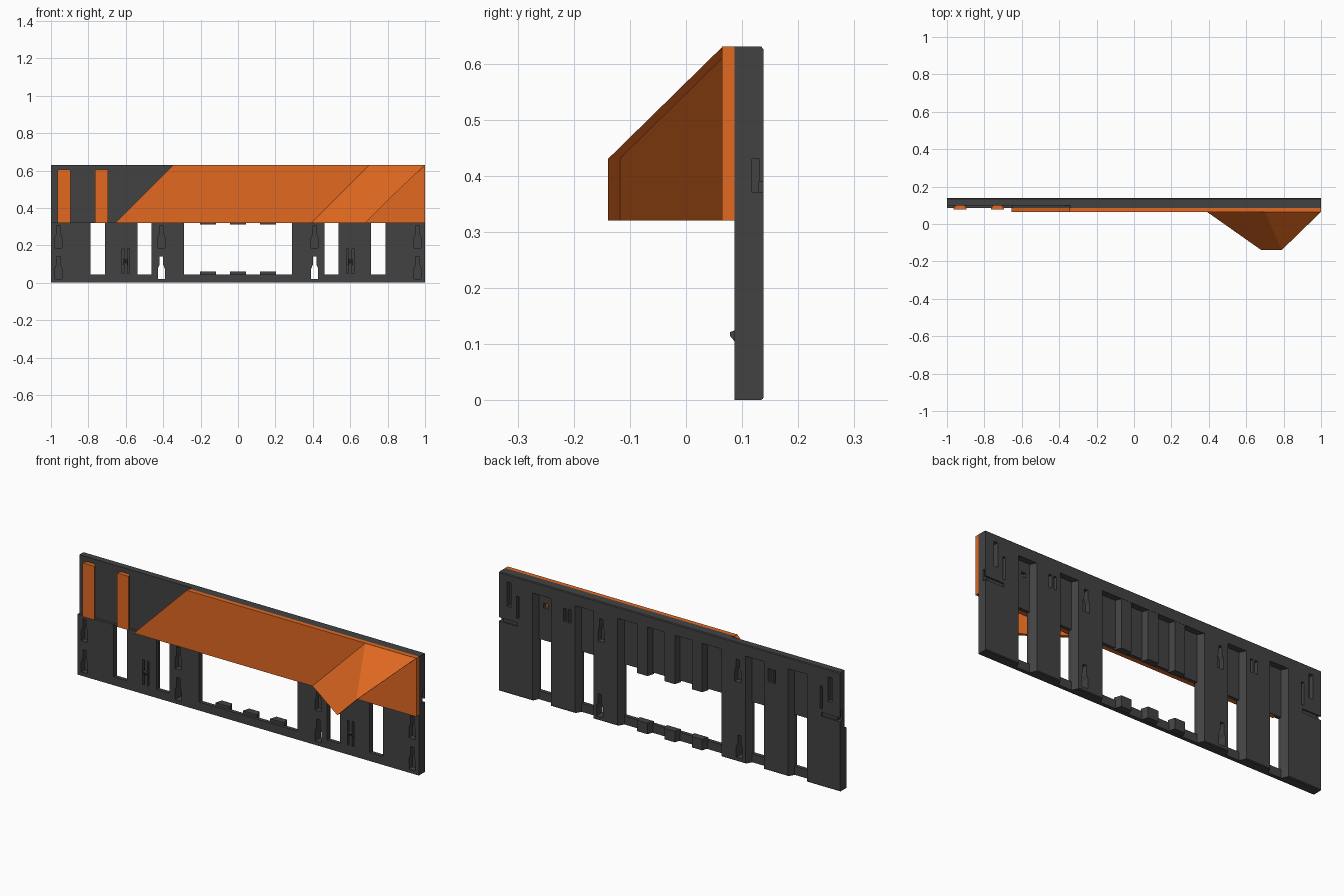
import bpy, bmesh
from mathutils import Vector

if "Cube" in bpy.data.objects:
    bpy.data.objects.remove(bpy.data.objects["Cube"])


def material(name, color):
    m = bpy.data.materials.new(name)
    m.diffuse_color = (*color, 1)
    m.use_nodes = True
    m.node_tree.nodes["Principled BSDF"].inputs["Base Color"].default_value = m.diffuse_color
    return m


DARK = material("dark_grey", (0.055, 0.055, 0.055))
ORANGE = material("orange", (0.75, 0.14, 0.015))


def add(name, bm, mat):
    bmesh.ops.recalc_face_normals(bm, faces=bm.faces[:])
    me = bpy.data.meshes.new(name)
    bm.to_mesh(me)
    bm.free()
    me.materials.append(mat)
    ob = bpy.data.objects.new(name, me)
    bpy.context.collection.objects.link(ob)
    return ob


def prism(name, pts, axis, a, b, mat=DARK):
    """Extrude a 2D outline along an axis from a to b."""
    put = {"x": lambda p, t: (t, p[0], p[1]),
           "y": lambda p, t: (p[0], t, p[1]),
           "z": lambda p, t: (p[0], p[1], t)}[axis]
    bm = bmesh.new()
    lo = [bm.verts.new(put(p, a)) for p in pts]
    hi = [bm.verts.new(put(p, b)) for p in pts]
    bm.faces.new(lo)
    bm.faces.new(hi)
    for i in range(len(pts)):
        j = (i + 1) % len(pts)
        bm.faces.new((lo[i], lo[j], hi[j], hi[i]))
    return add(name, bm, mat)


def box(name, x0, x1, y0, y1, z0, z1, mat=DARK):
    return prism(name, [(x0, z0), (x1, z0), (x1, z1), (x0, z1)], "y", y0, y1, mat)


# Main panel, with small chamfers along the back edges
panel = prism("back_panel", [(0.086, 0), (0.134, 0), (0.138, 0.004), (0.138, 0.626),
                             (0.134, 0.63), (0.086, 0.63)], "x", -1, 1)


def cut(cutter):
    cutter.hide_render = True
    mod = panel.modifiers.new("cut", "BOOLEAN")
    mod.operation = "DIFFERENCE"
    mod.solver = "EXACT"
    mod.object = cutter
    bpy.context.view_layer.objects.active = panel
    bpy.ops.object.modifier_apply(modifier=mod.name)
    bpy.data.objects.remove(cutter)


def channel(x, w, top=0.57, floor=0.106, slope=0.022):
    """Vertical back groove with slanted sides."""
    h = w / 2
    cut(prism("channel_cut", [(x - h, floor), (x + h, floor), (x + h + slope, 0.15),
                              (x - h - slope, 0.15)], "z", -0.02, top))


def keyhole(x, z, y0, y1):
    pts = [(-0.019, 0), (0.019, 0), (0.019, 0.055), (0.010, 0.075), (0.010, 0.12),
           (-0.010, 0.12), (-0.010, 0.075), (-0.019, 0.055)]
    cut(prism("keyhole_cut", [(x + p, z + q) for p, q in pts], "y", y0, y1))


# Recess in the upper left front
cut(prism("recess_cut", [(-1.1, 0.321), (-0.649, 0.321), (-0.33, 0.64), (-1.1, 0.64)],
          "y", 0.05, 0.1))

# Central groove and window
channel(0, 0.575)
cut(box("window_cut", -0.2875, 0.2875, 0, 0.2, 0.045, 0.32))

for s in (-1, 1):
    # Side grooves and windows
    for x, w in ((0.5, 0.076), (0.75, 0.077)):
        channel(s * x, w)
        cut(box("window_cut", s * x - w / 2, s * x + w / 2, 0, 0.2, 0.045, 0.32))
    # Keyhole slots
    for x in (0.41, 0.96):
        keyhole(s * x, 0.02, 0.07, 0.2 if x < 0.9 else 0.115)
        keyhole(s * x, 0.185, 0.07, 0.115)
    keyhole(s * 0.4, 0.42, 0.11, 0.2)
    # Latch slots, front and back
    for d in (-0.014, 0.014):
        x = s * 0.6 + d
        cut(box("latch_cut", x - 0.005, x + 0.005, 0.07, 0.12, 0.05, 0.182))
        cut(box("latch_cut", x - 0.008, x + 0.008, 0.115, 0.2, 0.47, 0.54))
    # Outer back step, slot and side notch
    e0, e1 = sorted((s * 0.89, s * 1.05))
    cut(box("step_cut", e0, e1, 0.13, 0.2, 0.37, 0.39))
    cut(box("slot_cut", s * 0.94 - 0.012, s * 0.94 + 0.012, 0.112, 0.2, 0.46, 0.59))
    cut(box("slot_cut", s * 0.89 - 0.008, s * 0.89 + 0.008, 0.118, 0.2, 0.41, 0.53))
    n0, n1 = sorted((s * 0.98, s * 1.05))
    cut(box("notch_cut", n0, n1, 0.118, 0.131, 0.37, 0.43))
    # Latch bump
    prism("latch_bump", [(0.095, 0.095), (0.078, 0.115), (0.078, 0.121), (0.095, 0.128)],
          "x", s * 0.6 - 0.012, s * 0.6 + 0.012)

# Small orange-showing hole behind the cover
cut(box("peg_hole_cut", 0.735, 0.76, 0.05, 0.2, 0.49, 0.515))

# Ribs in the central groove, above and below the window
for x in (-0.16, 0, 0.16):
    pts = [(x - 0.042, 0.1), (x + 0.042, 0.1), (x + 0.03, 0.137), (x - 0.03, 0.137)]
    prism("upper_rib", pts, "z", 0.31, 0.575)
    prism("lower_rib", pts, "z", 0.002, 0.06)

# Slanted cover plate
prism("cover_plate", [(-0.655, 0.32), (1, 0.32), (1, 0.63), (-0.345, 0.63)],
      "y", 0.064, 0.0865, ORANGE)

# Dovetail clips on the left
for x in (-0.93, -0.73):
    prism("dovetail_clip", [(x - 0.022, 0.101), (x - 0.034, 0.084), (x - 0.034, 0.077),
                            (x + 0.034, 0.077), (x + 0.034, 0.084), (x + 0.022, 0.101)],
          "z", 0.32, 0.605, ORANGE)


# Open deflector hood: a side slab and a sloped roof slab
def slab(name, outline, shift):
    bm = bmesh.new()
    for p in outline:
        for t in (Vector(), Vector(shift)):
            bm.verts.new(Vector(p) + t)
    bmesh.ops.convex_hull(bm, input=bm.verts[:])
    bmesh.ops.dissolve_limit(bm, angle_limit=0.02, verts=bm.verts[:], edges=bm.edges[:])
    return add(name, bm, ORANGE)


A, B, C = (0.39, 0.065, 0.32), (0.70, 0.065, 0.63), (1, 0.065, 0.63)
D, E = (0.79, -0.139, 0.43), (0.68, -0.139, 0.32)
slab("hood_side", [A, B, D, E], (0, 0.021, 0))
slab("hood_roof", [B, C, D], (0, 0.021, 0))
